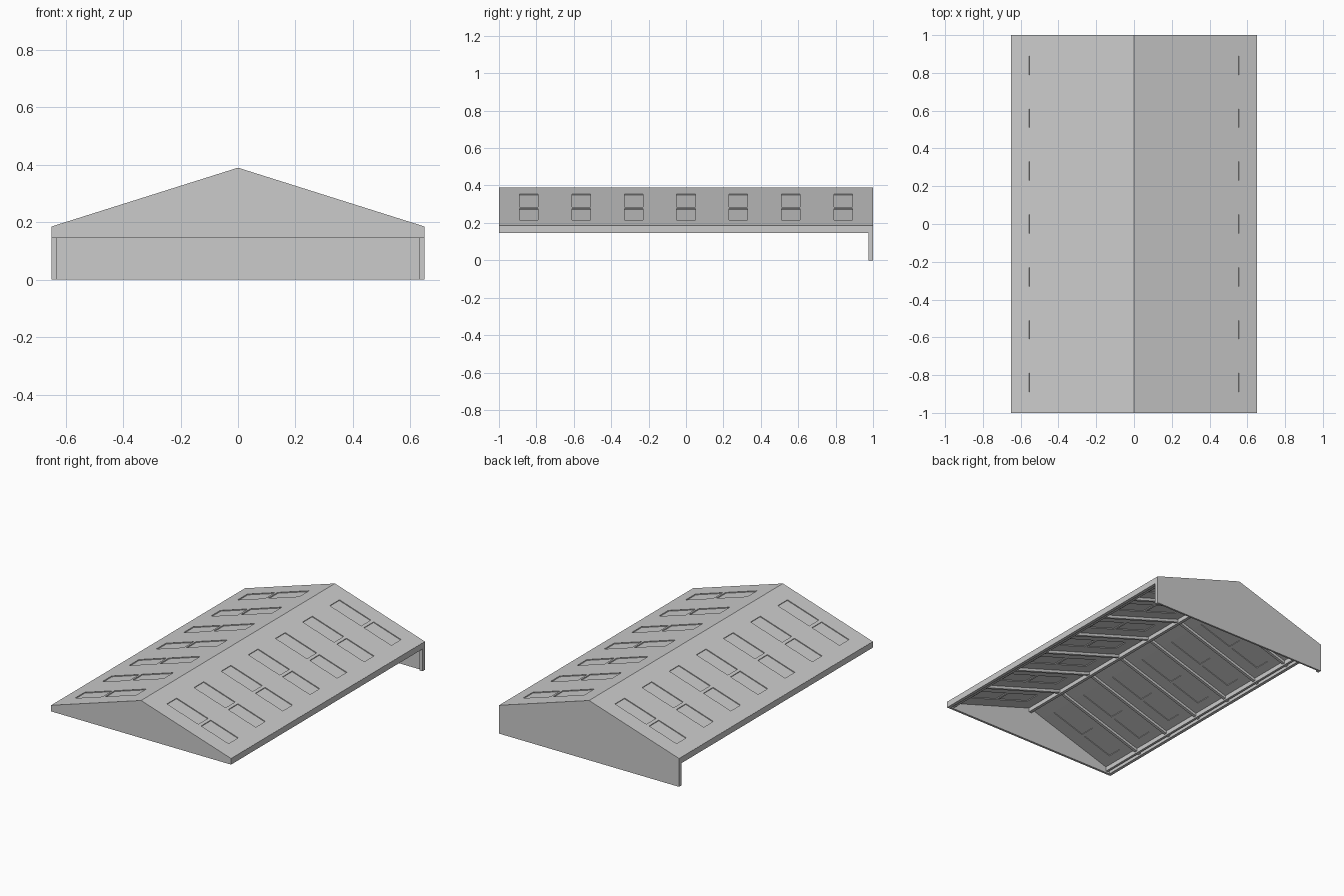
import bpy, bmesh

if "Cube" in bpy.data.objects:
    bpy.data.objects.remove(bpy.data.objects["Cube"])

W, L, EAVE, RIDGE, LOW = 0.65, 1.0, 0.185, 0.39, 0.145
WIN_Y = [i * 0.28 for i in range(-3, 4)]          # skylight centres


def roof_z(x):
    return RIDGE - (RIDGE - EAVE) * abs(x) / W


def finish(name, bm):
    bmesh.ops.recalc_face_normals(bm, faces=bm.faces[:])
    me = bpy.data.meshes.new(name)
    bm.to_mesh(me)
    bm.free()
    ob = bpy.data.objects.new(name, me)
    bpy.context.collection.objects.link(ob)
    return ob


def prism(name, pts, spans, mirror=False):
    """Extrude an x-z profile along y for every (y0, y1) span."""
    bm = bmesh.new()
    for y0, y1 in spans:
        a = [bm.verts.new((x, y0, z)) for x, z in pts]
        b = [bm.verts.new((x, y1, z)) for x, z in pts]
        bm.faces.new(a)
        bm.faces.new(b[::-1])
        n = len(pts)
        for i in range(n):
            j = (i + 1) % n
            bm.faces.new((a[i], b[i], b[j], a[j]))
    ob = finish(name, bm)
    if mirror:
        ob.modifiers.new("Mirror", 'MIRROR').use_clip = False
    return ob


# roof sheet with two openings per skylight, split by a glazing bar
half = [0, 0.11, 0.337, 0.357, 0.555, W]
xs = [-x for x in half[:0:-1]] + half
ys = [-L] + [y + d for y in WIN_Y for d in (-0.05, 0.05)] + [L]
bm = bmesh.new()
grid = [[bm.verts.new((x, y, roof_z(x))) for y in ys] for x in xs]
for i in range(len(xs) - 1):
    mid = abs(xs[i] + xs[i + 1]) / 2
    glazed_col = 0.11 < mid < 0.337 or 0.357 < mid < 0.555
    for j in range(len(ys) - 1):
        if glazed_col and j % 2 == 1:
            continue
        bm.faces.new((grid[i][j], grid[i + 1][j], grid[i + 1][j + 1], grid[i][j + 1]))
roof = finish("roof_sheet", bm)
# make sure the outer skin faces up so the thickness grows inward
if roof.data.polygons[0].normal.z < 0:
    roof.data.flip_normals()
sol = roof.modifiers.new("Thickness", 'SOLIDIFY')
sol.thickness, sol.offset = 0.015, -1


def under(x, d):
    return (x, roof_z(x) - d)


# recessed skylight panes
prism("skylight_pane", [under(0.105, 0.006), under(0.56, 0.006), under(0.56, 0.010), under(0.105, 0.010)],
      [(y - 0.052, y + 0.052) for y in WIN_Y], True)

# rafters between the skylights
prism("rafter", [under(0, 0.014), under(0.63, 0.014), under(0.63, 0.034), under(0, 0.034)],
      [(y - 0.009, y + 0.009) for y in (-0.7, -0.42, -0.14, 0.14, 0.42, 0.7)], True)

# ridge beam
prism("ridge_beam", [(-0.01, 0.378), (0.01, 0.378), (0.01, 0.345), (-0.01, 0.345)], [(-0.99, 0.99)])

# eave boards along both sides
prism("eave_board", [(W, LOW), (W, EAVE - 0.001), (0.63, EAVE), (0.63, LOW)], [(-L, L)], True)

# eave rails just inside the boards
prism("eave_rail", [(0.618, 0.155), (0.618, 0.185), (0.603, 0.19), (0.603, 0.155)], [(-0.985, 0.985)], True)


def gable(low):
    return [(-W, low), (W, low), (W, EAVE - 0.0005), (0, RIDGE - 0.0005), (-W, EAVE - 0.0005)]


# short front gable and full height back wall
prism("front_gable", gable(LOW), [(-L, -0.985)])
prism("back_wall", gable(0), [(0.988, L)])

# corner returns on the back wall
prism("corner_return", [(0.63, 0), (W, 0), (W, LOW), (0.63, LOW)], [(0.975, L)], True)
